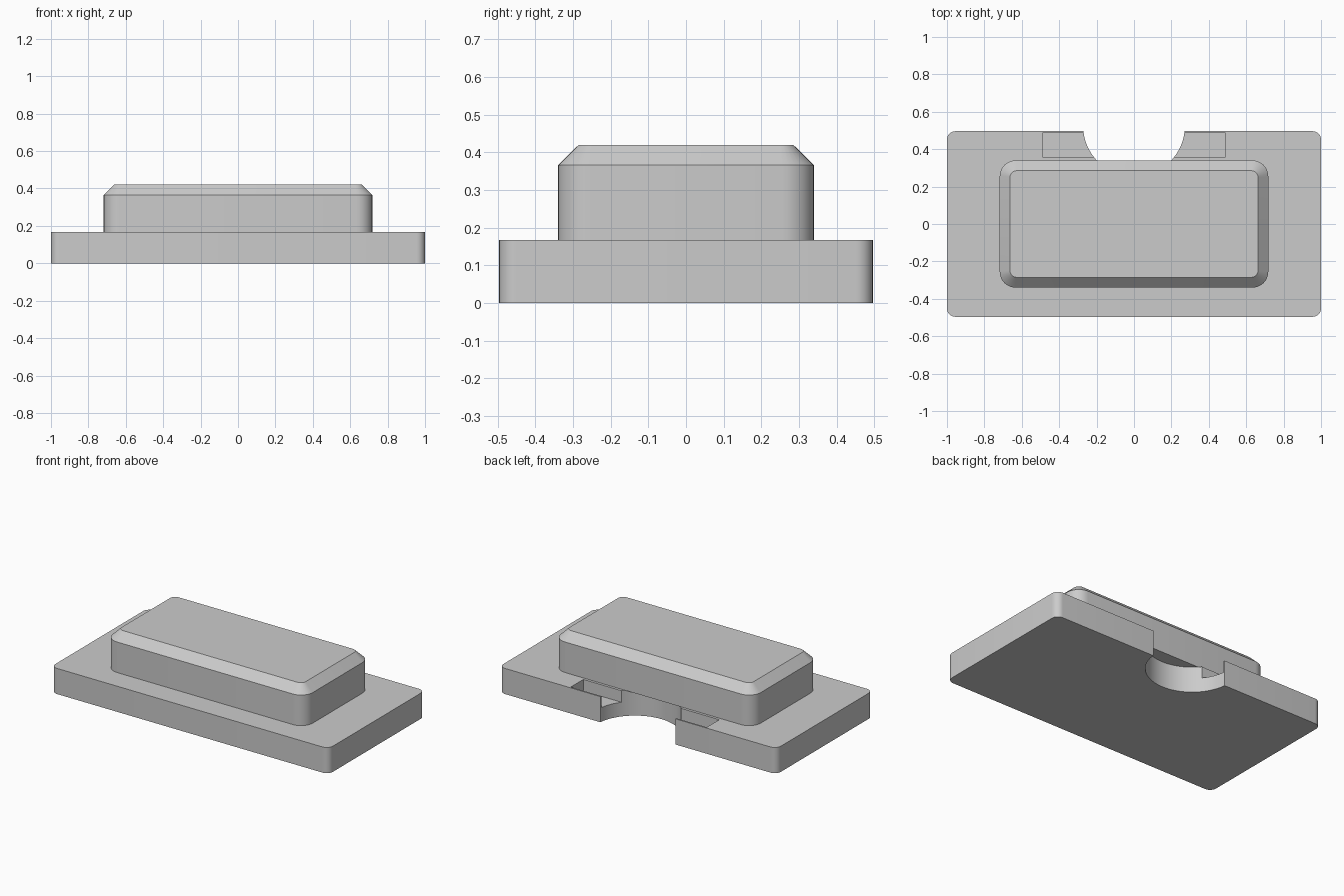
import bpy
import bmesh
import math

if "Cube" in bpy.data.objects:
    bpy.data.objects.remove(bpy.data.objects["Cube"], do_unlink=True)

grey = bpy.data.materials.new("plain grey")
grey.use_nodes = True
COLOUR = (0.6, 0.6, 0.6, 1.0)
grey.diffuse_color = COLOUR
grey.node_tree.nodes["Principled BSDF"].inputs["Base Color"].default_value = COLOUR

BASE_TOP = 0.167


def outline(half_x, half_y, radius, steps=8):
    """Rounded rectangle, counter-clockwise."""
    points = []
    for quarter, (sx, sy) in enumerate([(1, 1), (-1, 1), (-1, -1), (1, -1)]):
        for i in range(steps + 1):
            a = math.pi / 2 * (quarter + i / steps)
            points.append((sx * (half_x - radius) + radius * math.cos(a),
                           sy * (half_y - radius) + radius * math.sin(a)))
    return points


def loft(name, levels):
    """Solid through (half_x, half_y, radius, z) rounded rectangles."""
    bm = bmesh.new()
    rings = [[bm.verts.new((x, y, z)) for x, y in outline(hx, hy, r)]
             for hx, hy, r, z in levels]
    n = len(rings[0])
    bm.faces.new(rings[0][::-1])
    bm.faces.new(rings[-1])
    for low, high in zip(rings, rings[1:]):
        for i in range(n):
            j = (i + 1) % n
            bm.faces.new((low[i], low[j], high[j], high[i]))
    mesh = bpy.data.meshes.new(name)
    bm.to_mesh(mesh)
    bm.free()
    obj = bpy.data.objects.new(name, mesh)
    bpy.context.collection.objects.link(obj)
    mesh.materials.append(grey)
    return obj


def activate(obj):
    bpy.ops.object.select_all(action='DESELECT')
    obj.select_set(True)
    bpy.context.view_layer.objects.active = obj


def cut(target, cutter):
    cutter.hide_render = True
    cutter.data.materials.append(grey)
    mod = target.modifiers.new("cut", 'BOOLEAN')
    mod.operation = 'DIFFERENCE'
    mod.solver = 'EXACT'
    mod.object = cutter
    activate(target)
    bpy.ops.object.modifier_apply(modifier=mod.name)
    bpy.data.objects.remove(cutter, do_unlink=True)


# Base plate and chamfered raised block
base = loft("base_plate", [(1, 0.496, 0.045, 0), (1, 0.496, 0.045, BASE_TOP)])
block = loft("raised_block", [(0.718, 0.34, 0.085, BASE_TOP),
                              (0.718, 0.34, 0.085, 0.366),
                              (0.663, 0.285, 0.035, 0.42)])

# Round notch through the back edge
bpy.ops.mesh.primitive_cylinder_add(vertices=96, radius=0.272, depth=1,
                                    location=(0, 0.525, 0))
cut(base, bpy.context.object)

# Shallow pocket running across the notch, behind a thin back wall
bpy.ops.mesh.primitive_cube_add(size=1, location=(0, 0.4215, 0.192))
pocket = bpy.context.object
pocket.scale = (0.98, 0.129, 0.2)
bpy.context.view_layer.update()
cut(base, pocket)

for part in (base, block):
    activate(part)
    bpy.ops.object.shade_smooth_by_angle(angle=math.radians(30))
